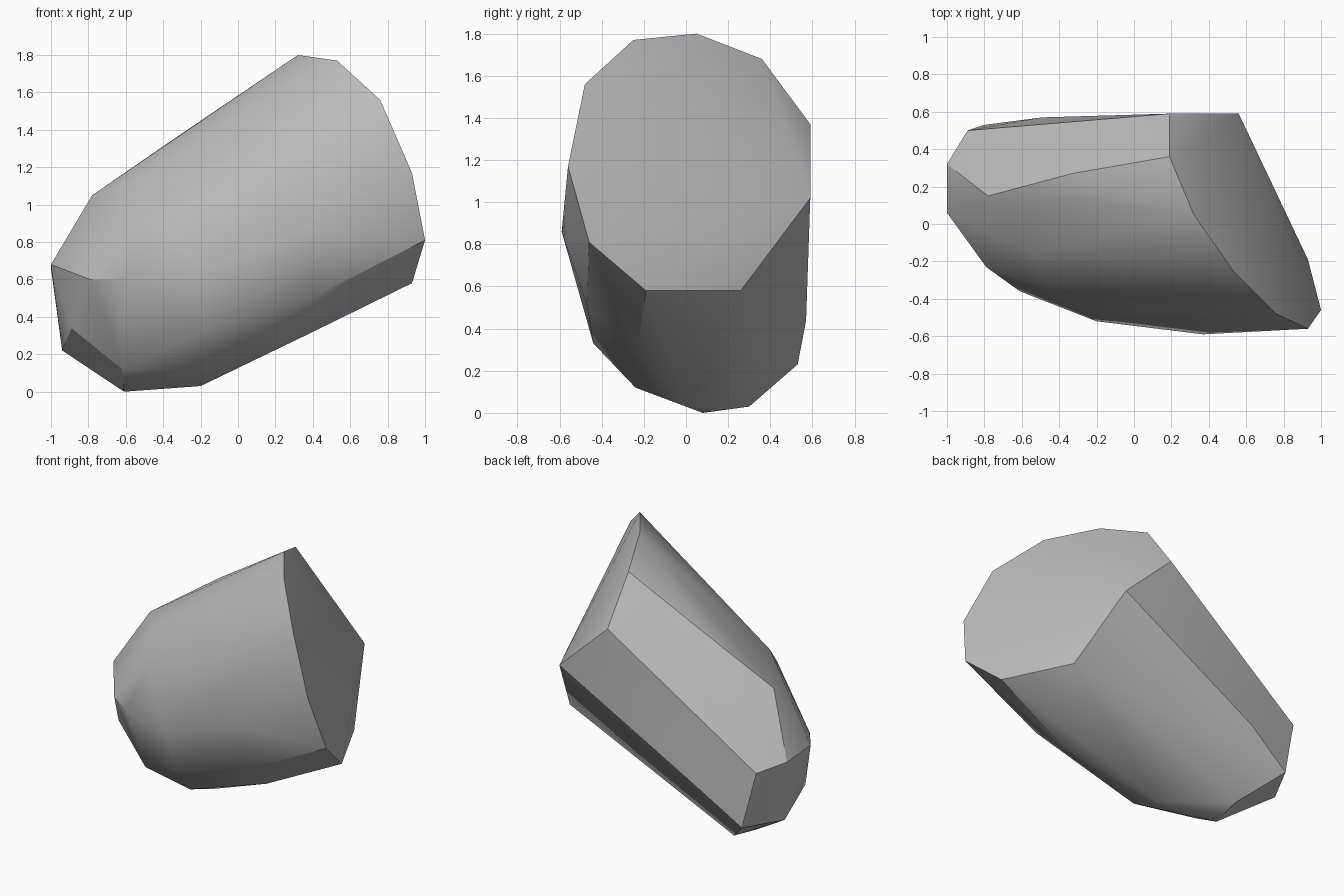
import bpy
import bmesh
import math

default_cube = bpy.data.objects.get("Cube")
if default_cube:
    bpy.data.objects.remove(default_cube, do_unlink=True)


def make_material(name, colour):
    material = bpy.data.materials.new(name)
    material.use_nodes = True
    material.diffuse_color = colour
    shader = material.node_tree.nodes["Principled BSDF"]
    shader.inputs["Base Color"].default_value = colour
    shader.inputs["Roughness"].default_value = 0.8
    return material


def make_hull(name, rings, material):
    """Wrap a tight convex skin around a set of cross-section rings."""
    mesh = bpy.data.meshes.new(name)
    bm = bmesh.new()
    for ring in rings:
        for point in ring:
            bm.verts.new(point)
    result = bmesh.ops.convex_hull(bm, input=bm.verts[:])
    unused = {item for key in ("geom_interior", "geom_unused")
              for item in result[key] if isinstance(item, bmesh.types.BMVert)}
    bmesh.ops.delete(bm, geom=list(unused), context="VERTS")
    # Merge nearly coplanar triangles into clean facets
    bmesh.ops.dissolve_limit(bm, angle_limit=math.radians(2),
                             verts=bm.verts[:], edges=bm.edges[:])
    bmesh.ops.recalc_face_normals(bm, faces=bm.faces[:])
    bm.to_mesh(mesh)
    bm.free()
    mesh.materials.append(material)
    shape = bpy.data.objects.new(name, mesh)
    bpy.context.scene.collection.objects.link(shape)
    return shape


# Broad slanted cut at the upper end
cut_end = [
    (.32, .05, 1.8), (.53, -.25, 1.77), (.76, -.48, 1.56),
    (.93, -.56, 1.17), (1, -.46, .81), (.93, -.19, .58),
    (.71, .26, .58), (.56, .59, 1.02), (.19, .59, 1.37), (.19, .36, 1.68),
]

# Rounded belly between the two ends
belly = [
    (.37, -.59, .86), (.41, -.47, .51), (.38, -.23, .31),
    (-.2, -.52, .64), (-.17, -.44, .33), (-.2, -.24, .12), (-.2, 0, .03),
    (.1, -.45, 1.15), (-.02, -.2, 1.44), (-.33, .27, 1.36),
]

# Narrowing shoulder towards the small end
shoulder = [
    (-.78, .15, 1.05), (-.54, -.15, 1.14), (-.45, -.36, .95),
    (-.61, -.36, .6), (-.79, -.23, .6), (-.62, -.13, .12),
    (-.61, .08, 0), (-.58, .3, .03), (-.49, .57, .44),
]

# Small flat facet at the lower end
small_end = [
    (-1, .06, .68), (-1, .32, .66), (-.89, .5, .62),
    (-.8, .53, .23), (-.94, .26, .22), (-.89, -.04, .34),
]

stone_grey = make_material("stone grey", (.5, .5, .5, 1))
stone = make_hull("faceted_stone", [cut_end, belly, shoulder, small_end], stone_grey)

# Soft rounded flanks with crisp cut edges
bpy.ops.object.select_all(action="DESELECT")
stone.select_set(True)
bpy.context.view_layer.objects.active = stone
bpy.ops.object.shade_smooth_by_angle(angle=math.radians(30))
